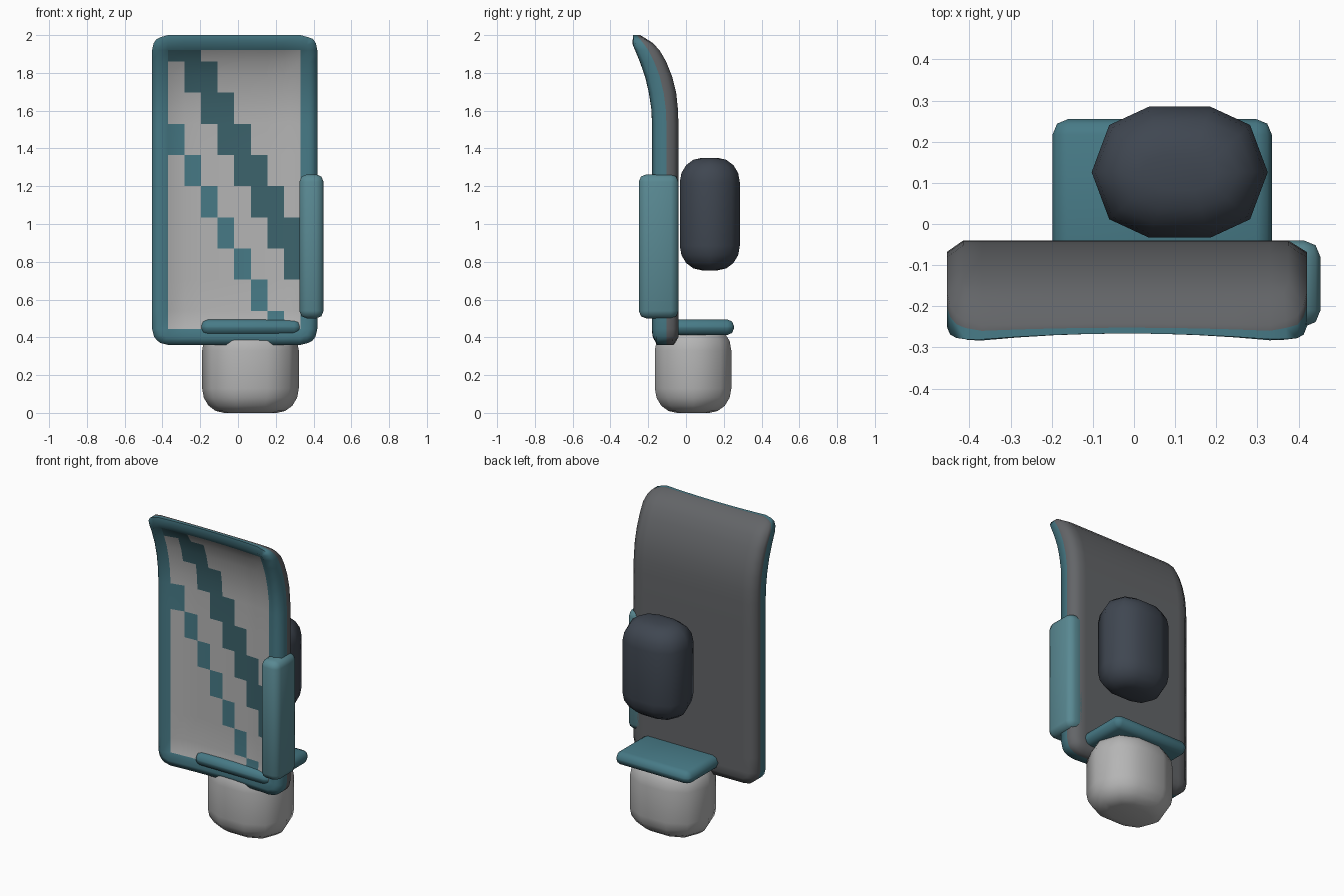
import bpy, bmesh
from math import radians, hypot, sin, cos, pi

if "Cube" in bpy.data.objects:
    bpy.data.objects.remove(bpy.data.objects["Cube"])


def material(name, r, g, b):
    m = bpy.data.materials.new(name)
    m.diffuse_color = (r, g, b, 1)
    m.use_nodes = True
    m.node_tree.nodes["Principled BSDF"].inputs["Base Color"].default_value = m.diffuse_color
    return m


teal = material("teal", 0.063, 0.195, 0.24)
light_teal = material("light_teal", 0.1, 0.25, 0.29)
dark_teal = material("dark_teal", 0.045, 0.125, 0.15)
pale = material("pale_grey", 0.46, 0.46, 0.46)
steel = material("steel_grey", 0.125, 0.13, 0.138)
slate = material("slate", 0.05, 0.062, 0.082)


def finish(name, bm, mats, angle):
    bmesh.ops.recalc_face_normals(bm, faces=bm.faces[:])
    me = bpy.data.meshes.new(name)
    bm.to_mesh(me)
    bm.free()
    obj = bpy.data.objects.new(name, me)
    bpy.context.collection.objects.link(obj)
    for m in mats:
        me.materials.append(m)
    bpy.ops.object.select_all(action='DESELECT')
    obj.select_set(True)
    bpy.context.view_layer.objects.active = obj
    bpy.ops.object.shade_smooth_by_angle(angle=radians(angle))


def rounded_box(name, lo, hi, bevel, mat):
    bm = bmesh.new()
    bmesh.ops.create_cube(bm, size=1)
    for v in bm.verts:
        v.co = [(a + b) / 2 + c * (b - a) for a, b, c in zip(lo, hi, v.co)]
    bmesh.ops.bevel(bm, geom=bm.edges[:], offset=bevel, segments=2,
                    profile=0.5, affect='EDGES')
    finish(name, bm, [mat], 60)


def pod(name, lo, hi, radius, mat):
    """Ten-sided capsule with rounded top and bottom rims."""
    cx, cy = (lo[0] + hi[0]) / 2, (lo[1] + hi[1]) / 2
    hx, hy = (hi[0] - lo[0]) / 2, (hi[1] - lo[1]) / 2
    quarter = [(1, 0), (.8, .72), (.35, 1)]
    plan = quarter + [(-x, y) for x, y in quarter[::-1]]
    plan += [(x, -y) for x, y in plan[-2:0:-1]]
    angles = [k * pi / 8 for k in range(5)]
    rings = [(lo[2] + radius * (1 - sin(a)), radius * (1 - cos(a))) for a in angles[::-1]]
    rings += [(hi[2] - radius * (1 - sin(a)), radius * (1 - cos(a))) for a in angles]
    bm = bmesh.new()
    loops = []
    for z, inset in rings:
        inset *= .9
        loops.append([bm.verts.new((cx + x * (hx - inset), cy + y * (hy - inset), z))
                      for x, y in plan])
    # The bottom rings are ordered from the bottom cap upwards
    n = len(plan)
    for a, b in zip(loops, loops[1:]):
        for k in range(n):
            bm.faces.new((a[k], a[(k + 1) % n], b[(k + 1) % n], b[k]))
    bm.faces.new(loops[0][::-1])
    bm.faces.new(loops[-1])
    finish(name, bm, [mat], 60)


def lerp_table(table, z):
    for (z0, a), (z1, b) in zip(table, table[1:]):
        if z <= z1:
            return a + (b - a) * (z - z0) / (z1 - z0)
    return table[-1][1]


# Curved panel: back and front depth along its height
BACK = [(0, -.04), (1.53, -.04), (1.61, -.043), (1.695, -.052), (1.78, -.073),
        (1.86, -.105), (1.92, -.14), (1.96, -.178), (2.0, -.235)]
FRONT = [(0, -.18), (1.53, -.18), (1.61, -.184), (1.695, -.197), (1.78, -.217),
         (1.86, -.245), (1.92, -.27), (1.96, -.288), (2.0, -.294)]
xs = [-.455, -.415] + [-.37 + .0875 * i for i in range(9)] + [.375, .42]
zs = ([.36, .40, .445] + [.54 + .165 * i for i in range(7)]
      + [1.61, 1.695, 1.78, 1.86, 1.92, 1.96, 2.0])
zs = sorted({round(z, 3) for z in zs})
NX, NZ = len(xs), len(zs)

bm = bmesh.new()


def round_corner(i, j):
    """Turn the square corner blocks of the grid into quarter circles."""
    cx = xs[2] if i < 2 else xs[NX - 3] if i > NX - 3 else xs[i]
    cz = zs[2] if j < 2 else zs[NZ - 3] if j > NZ - 3 else zs[j]
    dx, dz = xs[i] - cx, zs[j] - cz
    if dx and dz:
        k = max(abs(dx), abs(dz)) / hypot(dx, dz)
        dx, dz = dx * k, dz * k
    return cx + dx, cz + dz


def layer(ring_depths):
    """Grid of points; depth depends on distance from the panel's border."""
    grid = []
    for i in range(NX):
        col = []
        for j in range(NZ):
            ring = min(i, j, NX - 1 - i, NZ - 1 - j, 3)
            px, pz = round_corner(i, j)
            b, f = lerp_table(BACK, pz), lerp_table(FRONT, pz)
            f += .022 * max(0, 1 - ((px + .0175) / .40) ** 2)
            col.append(bm.verts.new((px, b + ring_depths[ring] * (f - b), pz)))
        grid.append(col)
    return grid


front = layer((.84, 1.0, .86, .76))
back = layer((.2, 0, 0, 0))


def stripe(c, z):
    """Stepped diagonal stripes, by column and height."""
    r = int((1.86 - z) // .165)
    if c in (r + 1, r + 2):
        return 3
    return 0 if c == r - 2 else 1


for i in range(NX - 1):
    for j in range(NZ - 1):
        f = bm.faces.new((front[i][j], front[i + 1][j],
                          front[i + 1][j + 1], front[i][j + 1]))
        inner = 2 <= i < NX - 3 and 2 <= j < NZ - 3
        f.material_index = stripe(i - 2, (zs[j] + zs[j + 1]) / 2) if inner else 0
        b = bm.faces.new((back[i][j], back[i][j + 1],
                          back[i + 1][j + 1], back[i + 1][j]))
        b.material_index = 2

# Side wall of the panel, teal in front and grey behind
border = ([(i, 0) for i in range(NX)] + [(NX - 1, j) for j in range(1, NZ)]
          + [(i, NZ - 1) for i in range(NX - 2, -1, -1)]
          + [(0, j) for j in range(NZ - 2, 0, -1)])
mid = [bm.verts.new(front[i][j].co.lerp(back[i][j].co, .6)) for i, j in border]
for k, (i, j) in enumerate(border):
    n = (k + 1) % len(border)
    i2, j2 = border[n]
    bm.faces.new((front[i][j], mid[k], mid[n], front[i2][j2])).material_index = 0
    bm.faces.new((mid[k], back[i][j], back[i2][j2], mid[n])).material_index = 2
finish("curved_panel", bm, (teal, pale, steel, dark_teal), 85)

# Side grip, base plate, rear pod and foot
rounded_box("side_block", (.325, -.25, .50), (.453, -.04, 1.263), .04, light_teal)
rounded_box("base_plate", (-.198, -.172, .412), (.335, .255, .495), .038, teal)
pod("rear_pod", (-.103, -.033, .755), (.325, .285, 1.35), .13, slate)
pod("foot", (-.19, -.165, 0), (.322, .24, .46), .13, pale)
